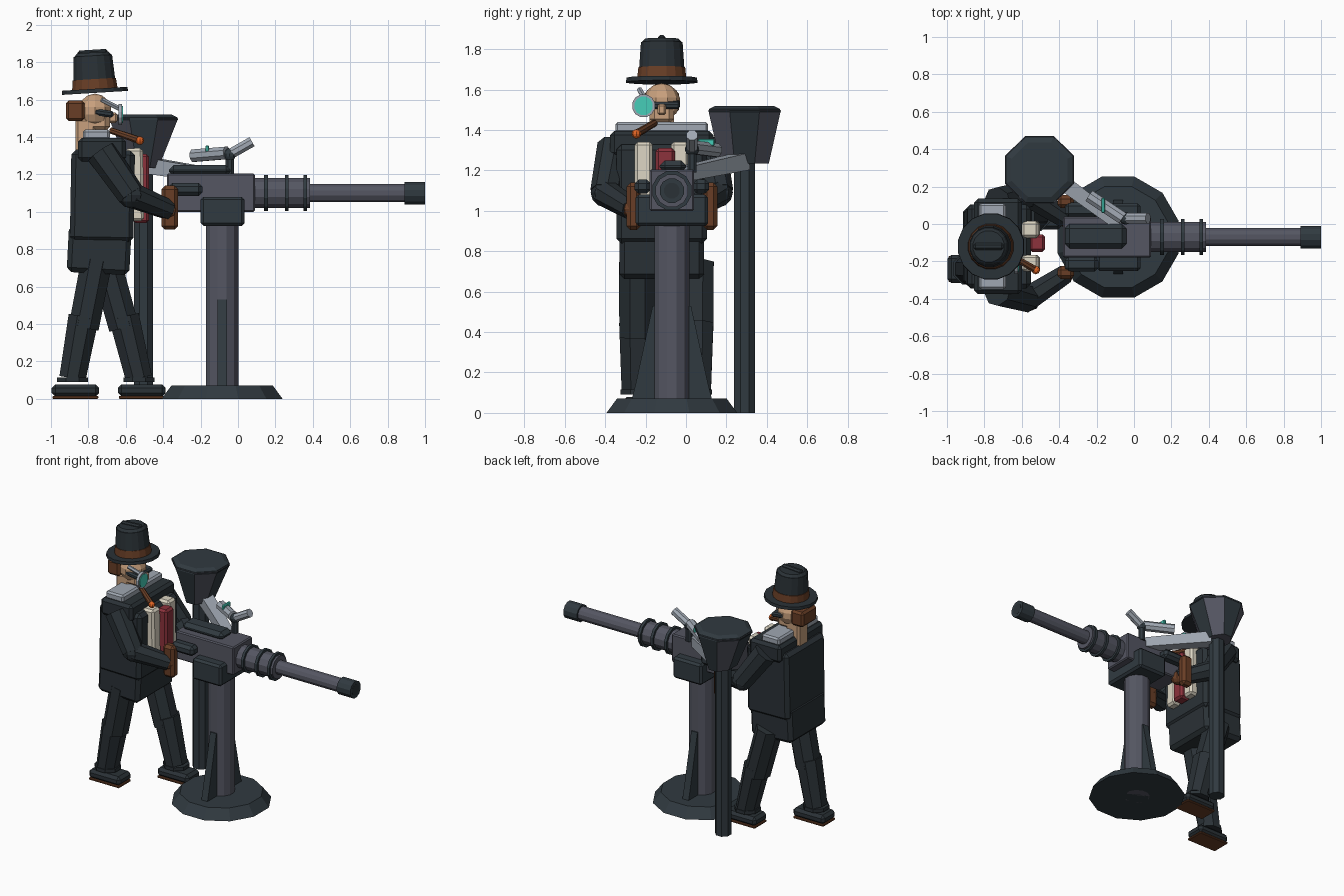
import bpy, bmesh, math
from mathutils import Vector, Matrix

if "Cube" in bpy.data.objects:
    bpy.data.objects.remove(bpy.data.objects["Cube"])

def mat(name, r, g, b):
    m = bpy.data.materials.new(name)
    m.diffuse_color = (r, g, b, 1)
    m.use_nodes = True
    m.node_tree.nodes["Principled BSDF"].inputs["Base Color"].default_value = m.diffuse_color
    return m

COAT = mat("black_cloth", 0.023, 0.031, 0.037)
DARK = mat("dark_metal", 0.03, 0.042, 0.051)
GREY = mat("grey_metal", 0.089, 0.093, 0.122)
LIGHT = mat("light_metal", 0.35, 0.39, 0.445)
BROWN = mat("brown_leather", 0.14, 0.048, 0.019)
SKIN = mat("skin", 0.578, 0.352, 0.205)
CREAM = mat("cream_cloth", 0.716, 0.665, 0.546)
RED = mat("red_cloth", 0.262, 0.032, 0.045)
TEAL = mat("teal_glass", 0.061, 0.61, 0.485)
ORANGE = mat("orange_ember", 0.75, 0.127, 0.017)

def finish(name, bm, m, bevel=0):
    if bevel:
        bmesh.ops.bevel(bm, geom=bm.edges[:], offset=bevel, segments=1,
                        affect='EDGES', clamp_overlap=True)
    bmesh.ops.recalc_face_normals(bm, faces=bm.faces[:])
    me = bpy.data.meshes.new(name)
    bm.to_mesh(me)
    bm.free()
    me.materials.append(m)
    ob = bpy.data.objects.new(name, me)
    bpy.context.collection.objects.link(ob)
    return ob

def box(name, m, x, y, z, bevel=0.015, tilt=0):
    """Bevelled box from (min, max) ranges, tilted about y."""
    bm = bmesh.new()
    bmesh.ops.create_cube(bm, size=1)
    size = [b - a for a, b in (x, y, z)]
    mid = [(a + b) / 2 for a, b in (x, y, z)]
    bmesh.ops.scale(bm, vec=size, verts=bm.verts)
    if bevel:
        bmesh.ops.bevel(bm, geom=bm.edges[:], offset=bevel, segments=1, affect='EDGES')
    bm.transform(Matrix.Translation(mid) @ Matrix.Rotation(math.radians(tilt), 4, 'Y'))
    return finish(name, bm, m)

def rod(name, m, a, b, r1, r2=None, n=12, bevel=0, flat=1.0):
    """Tapered prism from a to b, with optional squash on its second axis."""
    a, b = Vector(a), Vector(b)
    bm = bmesh.new()
    bmesh.ops.create_cone(bm, cap_ends=True, segments=n, radius1=r1,
                          radius2=r1 if r2 is None else r2, depth=(b - a).length)
    bm.transform(Matrix.Rotation(math.pi / n, 4, 'Z'))
    bm.transform(Matrix.Diagonal((1, flat, 1, 1)))
    q = (b - a).to_track_quat('Z', 'Y').to_matrix().to_4x4()
    bm.transform(Matrix.Translation((a + b) / 2) @ q)
    return finish(name, bm, m, bevel)

def ball(name, m, c, r, scale=(1, 1, 1), u=10, v=7):
    bm = bmesh.new()
    bmesh.ops.create_uvsphere(bm, u_segments=u, v_segments=v, radius=r)
    bm.transform(Matrix.Translation(c) @ Matrix.Diagonal((*scale, 1)))
    return finish(name, bm, m)

def loft(name, m, rings, n=8):
    """Skin of stacked rings given as (x, y, z, half_x, half_y)."""
    bm = bmesh.new()
    k = 1 / math.cos(math.pi / n)
    loops = [[bm.verts.new((x + k * hx * math.cos((i + .5) * math.tau / n),
                            y + k * hy * math.sin((i + .5) * math.tau / n), z))
              for i in range(n)] for x, y, z, hx, hy in rings]
    for lo, hi in zip(loops, loops[1:]):
        for i in range(n):
            bm.faces.new((lo[i], lo[(i + 1) % n], hi[(i + 1) % n], hi[i]))
    bm.faces.new(loops[0][::-1])
    bm.faces.new(loops[-1])
    return finish(name, bm, m)

# Pedestal: base, column and two side fins
PX, GY = -0.085, -0.07
rod("pedestal_base", DARK, (PX, GY, 0), (PX, GY, 0.072), 0.335, 0.28)
rod("pedestal_column", GREY, (PX, GY, 0.0), (PX, GY, 1.02), 0.09)
for s in (-1, 1):
    bm = bmesh.new()
    prof = [(0.06, 0.06), (0.2, 0.06), (0.18, 0.14), (0.095, 0.53), (0.06, 0.53)]
    f = bm.faces.new([bm.verts.new((PX - 0.025, GY + s * y, z)) for y, z in prof])
    ext = bmesh.ops.extrude_face_region(bm, geom=[f])["geom"]
    bmesh.ops.translate(bm, vec=(0.05, 0, 0),
                        verts=[v for v in ext if isinstance(v, bmesh.types.BMVert)])
    finish("pedestal_fin", bm, DARK)

# Gun body
box("receiver", GREY, (-0.38, 0.09), (-0.18, 0.04), (1.0, 1.205), 0.008)
box("lower_box", DARK, (-0.2, 0.035), (-0.25, 0.11), (0.925, 1.08))
box("top_cover", DARK, (-0.37, -0.04), (-0.13, 0.0), (1.19, 1.25), 0.025)
for s in (-1, 1):
    y = GY + s * 0.145
    box("side_bracket", DARK, (-0.37, -0.19), (y - 0.04, y + 0.04), (1.085, 1.155), 0.02)
    y = GY + s * 0.19
    box("grip", BROWN, (-0.41, -0.32), (y - 0.035, y + 0.035), (0.905, 1.14), 0.02)

# Barrel
GZ = 1.1
def along(name, m, x0, x1, r):
    return rod(name, m, (x0, GY, GZ), (x1, GY, GZ), r)
along("barrel_jacket", GREY, 0.08, 0.385, 0.083)
for x in (0.15, 0.26, 0.36):
    along("jacket_ring", DARK, x - 0.01, x + 0.01, 0.1)
along("barrel", GREY, 0.38, 0.9, 0.05)
along("muzzle", DARK, 0.89, 1.0, 0.062)
along("muzzle_bore", COAT, 0.995, 1.001, 0.04)

# Hopper on its post
HX, HY = -0.505, 0.29
loft("hopper", GREY, [(HX, HY, 1.235, 0.08, 0.12), (HX, HY, 1.5, 0.185, 0.18)])
hop = bpy.data.objects["hopper"].data
hop.materials.append(DARK)
for p in hop.polygons:
    if abs(p.normal.x) > 0.8 or abs(p.normal.y) > 0.8:
        p.material_index = 1
loft("hopper_lid", DARK, [(HX, HY, 1.49, 0.185, 0.18), (HX, HY, 1.505, 0.18, 0.175),
                          (HX, HY, 1.52, 0.15, 0.145)])
rod("hopper_post", DARK, (HX, HY, 0), (HX, HY, 1.24), 0.056, n=8)

# Feed chute, jointed arm and lever
rod("feed_chute", LIGHT, (-0.46, 0.28, 1.245), (-0.08, 0.0, 1.185), 0.06, 0.05, n=4)
rod("arm_tube", LIGHT, (-0.24, 0.15, 1.3), (-0.06, 0.03, 1.315), 0.036, n=8)
ball("arm_joint", DARK, (-0.045, 0.03, 1.305), 0.035)
rod("arm_lever", LIGHT, (-0.04, 0.03, 1.31), (0.075, 0.03, 1.375), 0.03, n=8)
rod("joint_stem", DARK, (-0.045, 0.03, 1.19), (-0.045, 0.03, 1.3), 0.025, n=8)
box("arm_gem", TEAL, (-0.175, -0.155), (0.06, 0.14), (1.32, 1.355), 0.005)

# Coat
MY = -0.12
def mid(w):
    return (MY - w, MY + w)
box("coat_torso", COAT, (-0.895, -0.555), mid(0.225), (0.84, 1.33), 0.025, 1)
box("coat_shoulders", COAT, (-0.855, -0.6), mid(0.255), (1.27, 1.395), 0.02)
box("coat_skirt", COAT, (-0.91, -0.575), mid(0.21), (0.67, 0.92), 0.025, 3)
box("shoulder_plate", LIGHT, (-0.83, -0.685), mid(0.23), (1.385, 1.44), 0.012)

# Shirt front and tie
for s in (-1, 1):
    y = MY + s * 0.09
    box("shirt_side", CREAM, (-0.6, -0.505), (y - 0.045, y + 0.045), (0.95, 1.34), 0.015, -1)
box("tie", RED, (-0.56, -0.475), (-0.15, -0.055), (0.94, 1.31), 0.015)

# Arms, mirrored across the body
for s in (-1, 1):
    sh, el, wr = [(x, MY + s * y, z) for x, y, z in
                  ((-0.73, 0.235, 1.32), (-0.57, 0.28, 1.09), (-0.37, 0.15, 1.01))]
    rod("upper_arm", COAT, sh, el, 0.085, 0.075, 8)
    ball("elbow", COAT, el, 0.072, u=8, v=6)
    rod("forearm", COAT, el, wr, 0.07, 0.055, 8)
    ball("fist", BROWN, (wr[0], wr[1], wr[2]), 0.048, u=8, v=6)

# Legs in stride, with cuffs and shoes
for y, hip, knee, ankle in ((-0.24, -0.755, -0.825, -0.885), (0.045, -0.71, -0.61, -0.53)):
    rod("thigh", COAT, (hip, y, 0.74), (knee, y, 0.38), 0.1, 0.097, 8, flat=0.9)
    rod("shin", COAT, (knee, y, 0.44), (ankle, y, 0.11), 0.098, 0.085, 8, flat=0.9)
    rod("cuff", COAT, (ankle, y, 0.09), (ankle, y, 0.115), 0.09, n=8)
    x0 = ankle - 0.112
    box("shoe", COAT, (x0, x0 + 0.255), (y - 0.075, y + 0.075), (0.012, 0.078), 0.02)
    box("sole", BROWN, (x0 + 0.005, x0 + 0.25), (y - 0.07, y + 0.07), (0, 0.016), 0.004)

# Head
HC = -0.765
ball("head", SKIN, (HC, MY, 1.54), 0.092)
box("jaw", SKIN, (-0.83, -0.685), mid(0.06), (1.43, 1.54), 0.025)
box("neck", SKIN, (-0.87, -0.76), mid(0.06), (1.31, 1.5), 0.015)
box("nose", SKIN, (-0.7, -0.645), mid(0.022), (1.475, 1.53), 0.01)
box("hair", BROWN, (-0.92, -0.82), mid(0.085), (1.485, 1.595), 0.015)
box("goggle_strap", DARK, (-0.77, -0.665), mid(0.09), (1.51, 1.545), 0.01, 8)

# Monocle and its arm
rod("monocle_ring", LIGHT, (-0.64, -0.21, 1.52), (-0.62, -0.21, 1.52), 0.058)
rod("monocle_lens", TEAL, (-0.622, -0.21, 1.52), (-0.615, -0.21, 1.52), 0.047)
rod("monocle_arm", LIGHT, (-0.63, -0.2, 1.55), (-0.73, -0.23, 1.6), 0.014, n=6)

# Cigar
rod("cigar", BROWN, (-0.68, -0.155, 1.435), (-0.535, -0.24, 1.385), 0.017, 0.02, 8)
ball("cigar_ember", ORANGE, (-0.525, -0.246, 1.381), 0.023, u=8, v=6)

# Hat, leaning back slightly
hat = [rod("hat_brim", COAT, (HC, MY, 1.636), (HC, MY, 1.658), 0.18, 0.178, 16),
       rod("hat_band", BROWN, (HC, MY, 1.655), (HC, MY, 1.71), 0.124, 0.118, 16),
       rod("hat_crown", COAT, (HC, MY, 1.65), (HC, MY, 1.835), 0.118, 0.105, 16),
       rod("hat_top", COAT, (HC, MY, 1.83), (HC, MY, 1.852), 0.105, 0.085, 16),
       box("hat_crease", COAT, (HC - 0.08, HC + 0.08), mid(0.018), (1.84, 1.867), 0.01)]
piv = Matrix.Translation((HC, MY, 1.65))
for ob in hat:
    ob.data.transform(piv @ Matrix.Rotation(math.radians(-3.5), 4, 'Y') @ piv.inverted())
